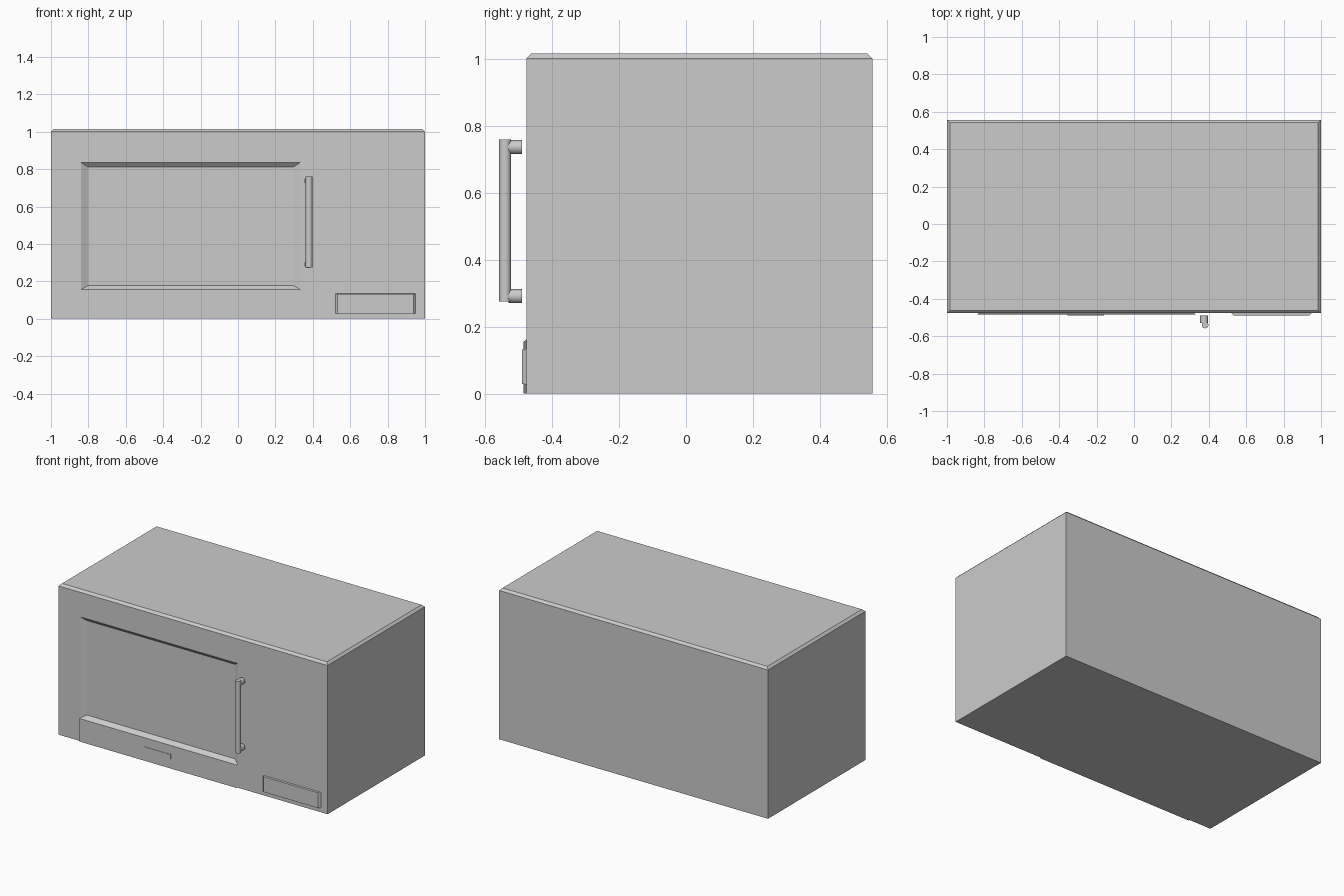
import bpy, bmesh, math

if "Cube" in bpy.data.objects:
    bpy.data.objects.remove(bpy.data.objects["Cube"])


def loft(name, rings):
    """Bridge a series of four-corner rings and cap both ends."""
    bm = bmesh.new()
    loops = [[bm.verts.new(p) for p in ring] for ring in rings]
    for a, b in zip(loops, loops[1:]):
        for i in range(4):
            j = (i + 1) % 4
            bm.faces.new((a[i], a[j], b[j], b[i]))
    bm.faces.new(loops[0])
    bm.faces.new(loops[-1])
    bmesh.ops.recalc_face_normals(bm, faces=bm.faces)
    mesh = bpy.data.meshes.new(name)
    bm.to_mesh(mesh)
    bm.free()
    ob = bpy.data.objects.new(name, mesh)
    bpy.context.collection.objects.link(ob)
    return ob


def front_rect(y, x0, x1, z0, z1):
    return [(x0, y, z0), (x1, y, z0), (x1, y, z1), (x0, y, z1)]


def flat_rect(z, x, y0, y1):
    return [(-x, y0, z), (x, y0, z), (x, y1, z), (-x, y1, z)]


def rod(name, centre, radius, length, rotation=(0, 0, 0)):
    bpy.ops.mesh.primitive_cylinder_add(vertices=16, radius=radius, depth=length,
                                        location=centre, rotation=rotation)
    ob = bpy.context.object
    ob.name = name
    bpy.ops.object.shade_smooth_by_angle(angle=math.radians(35))
    return ob


FRONT, BACK, GLASS = -0.477, 0.557, -0.457

# Oven body with the sloped window recess
loft("oven_body", [
    front_rect(BACK, -1, 1, 0, 1),
    front_rect(FRONT, -1, 1, 0, 1),
    front_rect(FRONT, -0.84, 0.333, 0.155, 0.835),
    front_rect(GLASS, -0.803, 0.297, 0.177, 0.812),
])

# Chamfered top
loft("top_cover", [
    flat_rect(1.0, 1, FRONT, BACK),
    flat_rect(1.015, 0.985, FRONT + 0.015, BACK - 0.015),
])

# Raised panel under the window, with its sloped sill
loft("lower_door_panel", [
    front_rect(-0.485, -0.84, 0.333, 0, 0.155),
    front_rect(GLASS, -0.803, 0.297, 0, 0.177),
])

# Small plate on the lower panel
loft("door_plate", [
    front_rect(-0.484, -0.355, -0.16, 0.065, 0.095),
    front_rect(-0.488, -0.355, -0.16, 0.065, 0.095),
])

# Release button with chamfered ends
loft("release_button", [
    front_rect(FRONT + 0.005, 0.52, 0.95, 0.027, 0.134),
    front_rect(FRONT, 0.52, 0.95, 0.027, 0.134),
    front_rect(-0.489, 0.533, 0.938, 0.029, 0.132),
])

# Door handle: upright bar on two posts
rod("handle_bar", (0.38, -0.54, 0.517), 0.018, 0.485)
for label, z in (("upper", 0.736), ("lower", 0.291)):
    rod(label + "_handle_post", (0.375, -0.51, z), 0.021, 0.04,
        (math.pi / 2, 0, 0))
